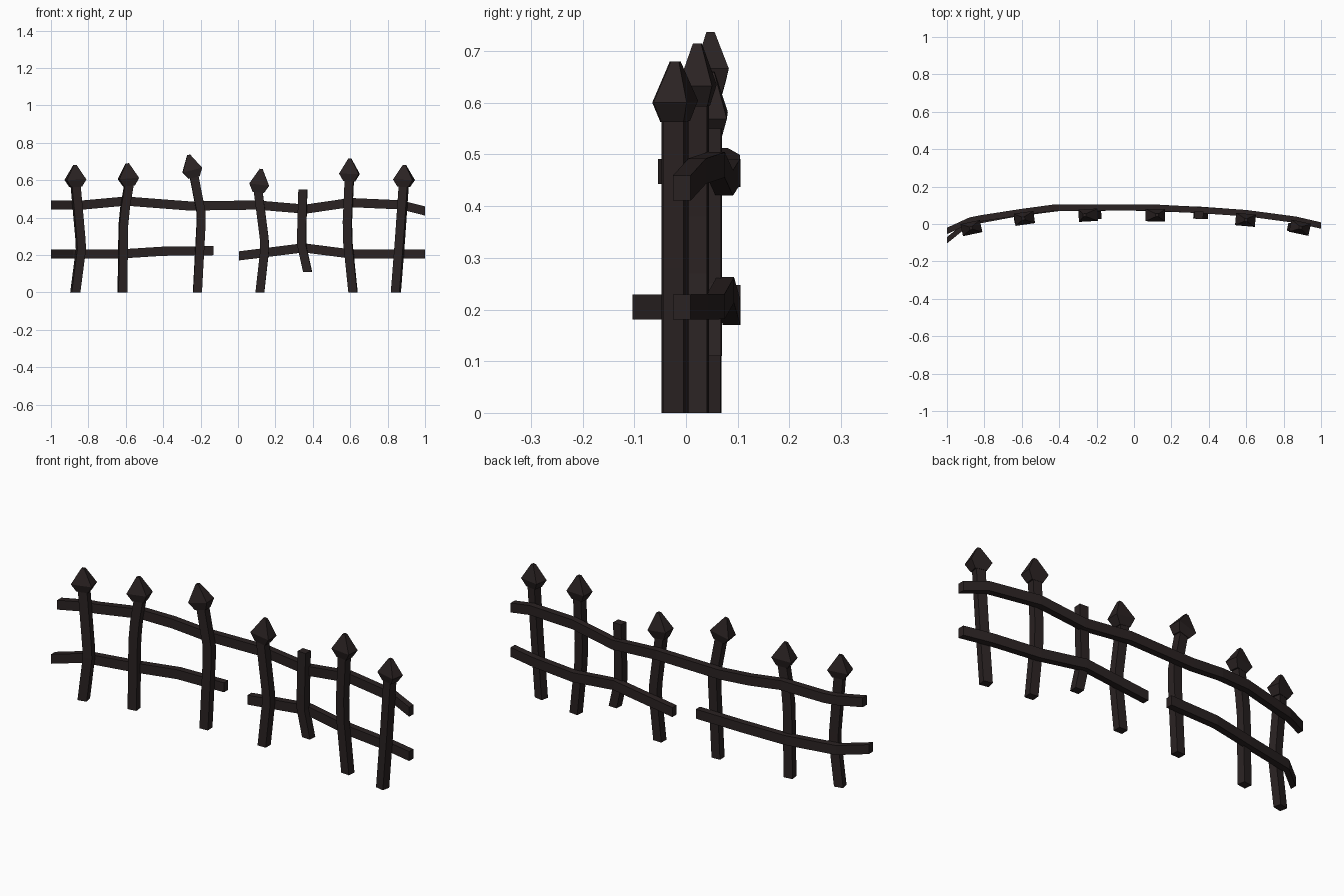
import bpy, bmesh, math
from mathutils import Vector

if "Cube" in bpy.data.objects:
    bpy.data.objects.remove(bpy.data.objects["Cube"])

wood = bpy.data.materials.new("dark_wood")
wood.diffuse_color = (0.023, 0.016, 0.016, 1)
wood.use_nodes = True
wood.node_tree.nodes["Principled BSDF"].inputs["Base Color"].default_value = wood.diffuse_color


def loft(name, rings, parent_bm=None):
    """Skin a list of four-point rings into a closed flat-faced bar."""
    bm = bmesh.new()
    vr = [[bm.verts.new(p) for p in r] for r in rings]
    for a, b in zip(vr, vr[1:]):
        for i in range(4):
            j = (i + 1) % 4
            bm.faces.new((a[i], a[j], b[j], b[i]))
    bm.faces.new(vr[0][::-1])
    bm.faces.new(vr[-1])
    bmesh.ops.recalc_face_normals(bm, faces=bm.faces[:])
    me = bpy.data.meshes.new(name)
    bm.to_mesh(me)
    bm.free()
    me.materials.append(wood)
    ob = bpy.data.objects.new(name, me)
    bpy.context.collection.objects.link(ob)


def ring(c, u, v, hu, hv):
    return [c + u * (a * hu) + v * (b * hv)
            for a, b in ((-1, -1), (1, -1), (1, 1), (-1, 1))]


# Pickets: depth position, turn about z, (x, z) path, spike tip (x, z)
pickets = [
    (-0.022, 12, [(-.87, 0), (-.84, .23), (-.842, .28), (-.868, .57)], (-.872, .68)),
    (0.030, 8, [(-.618, 0), (-.613, .36), (-.603, .46), (-.583, .575)], (-.592, .69)),
    (0.047, 3, [(-.217, 0), (-.198, .36), (-.198, .43), (-.235, .62)], (-.264, .735)),
    (0.047, -1, [(.117, 0), (.143, .23), (.14, .29), (.108, .54)], (.124, .66)),
    (0.048, -3, [(.372, .11), (.341, .25), (.341, .33), (.347, .55)], None),
    (0.022, -5, [(.615, 0), (.587, .27), (.585, .38), (.595, .6)], (.598, .715)),
    (-0.020, -12, [(.844, 0), (.866, .28), (.886, .57)], (.89, .68)),
]
for n, (y, deg, path, tip) in enumerate(pickets, 1):
    t = math.radians(deg)
    u, v = Vector((math.cos(t), math.sin(t), 0)), Vector((-math.sin(t), math.cos(t), 0))
    loft(f"picket_{n}", [ring(Vector((x, y, z)), u, v, .0235, .0205) for x, z in path])
    if tip:
        # Spike head, leaning with the picket
        base = Vector((path[-1][0], y, path[-1][1] - .006))
        axis = Vector((tip[0], y, tip[1])) - base
        lean = axis.normalized()
        w = (u - lean * u.dot(lean)).normalized()
        loft(f"spike_{n}", [ring(base + axis * f, w, v, a, b) for f, a, b in
                            ((0, .03, .022), (.33, .053, .033), (1, .008, .008))])

# Rails: bent bars running behind the pickets, (x, y, z) centre points
rails = {
    "top_rail": [(-1, -.037, .467), (-.88, .018, .467), (-.82, .03, .468), (-.6, .064, .488),
                 (-.43, .087, .475), (-.26, .088, .462), (.1, .088, .467), (.36, .074, .445),
                 (.6, .058, .48), (.87, .022, .468), (1, -.008, .435)],
    "lower_left_rail": [(-1, -.087, .205), (-.88, .01, .205), (-.62, .058, .206),
                        (-.4, .086, .22), (-.13, .088, .223)],
    "lower_right_rail": [(.005, .088, .195), (.35, .076, .238), (.6, .058, .206),
                         (.85, .025, .205), (1, -.008, .205)],
}
for name, pts in rails.items():
    loft(name, [ring(Vector(p), Vector((0, 1, 0)), Vector((0, 0, 1)), .017, .0245) for p in pts])
